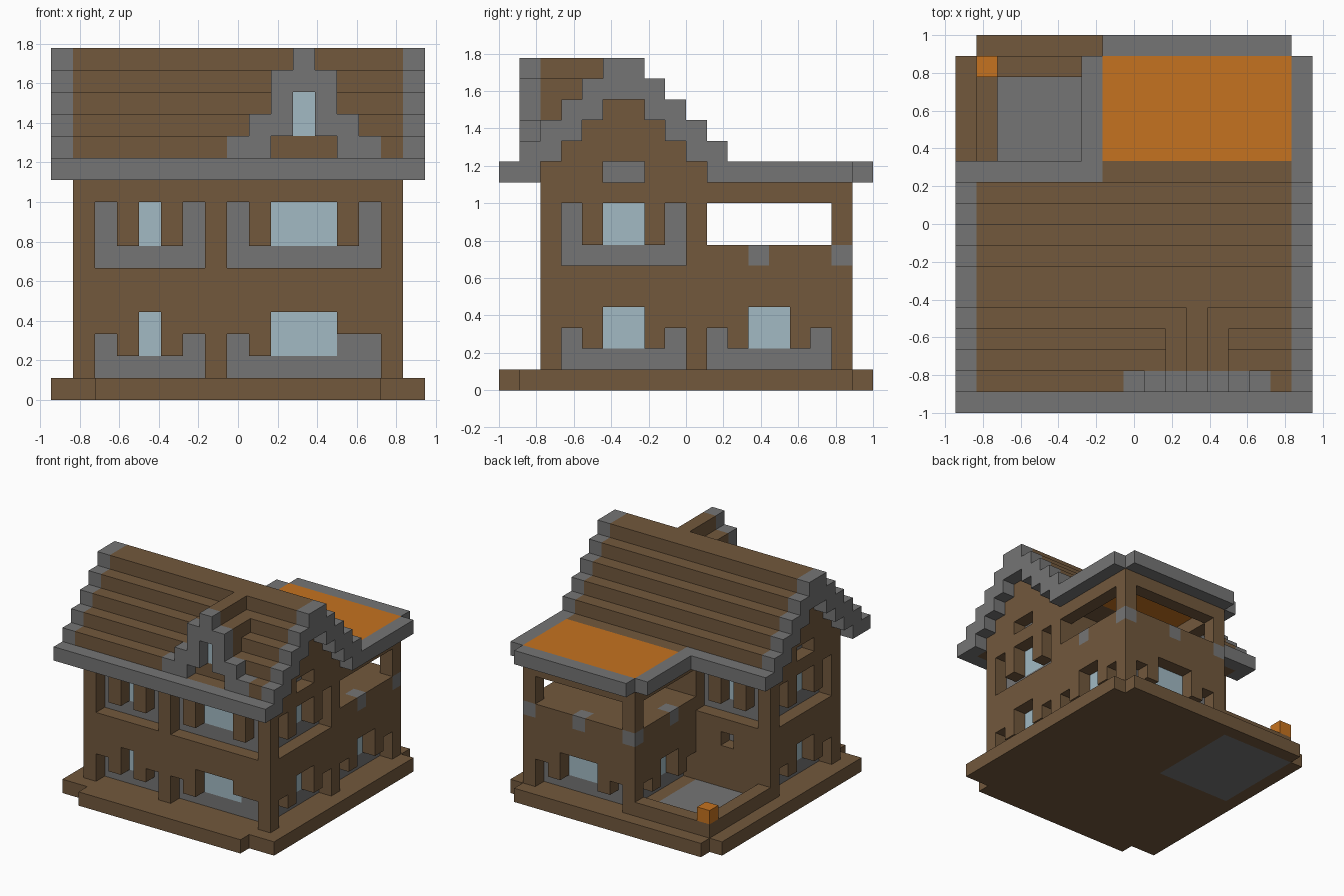
import bpy
import bmesh
from mathutils import Vector

if "Cube" in bpy.data.objects:
    bpy.data.objects.remove(bpy.data.objects["Cube"], do_unlink=True)

UNIT = 2 / 18                     # one block
CENTRE = Vector((8.5, 9, 0))      # middle of the block grid

COLOURS = {
    "brown_wood": (0.168, 0.098, 0.046),
    "grey_stone": (0.178, 0.178, 0.178),
    "pale_glass": (0.36, 0.49, 0.55),
    "orange_tile": (0.56, 0.17, 0.014),
}
WOOD, STONE, GLASS, TILE = COLOURS
materials = {}
for label, rgb in COLOURS.items():
    mat = bpy.data.materials.new(label)
    mat.use_nodes = True
    mat.diffuse_color = (*rgb, 1)
    bsdf = mat.node_tree.nodes["Principled BSDF"]
    bsdf.inputs["Base Color"].default_value = (*rgb, 1)
    bsdf.inputs["Roughness"].default_value = 0.9
    materials[label] = mat

cells = {}                        # block position -> (part, colour)


def block_range(xs, ys, zs):
    return [(x, y, z) for x in range(*xs) for y in range(*ys) for z in range(*zs)]


def fill(part, colour, xs, ys, zs):
    for c in block_range(xs, ys, zs):
        cells[c] = (part, colour)


def carve(xs, ys, zs):
    for c in block_range(xs, ys, zs):
        cells.pop(c, None)


# Base with stepped corners and the terrace floor
fill("base", WOOD, (0, 17), (1, 17), (0, 1))
fill("base", WOOD, (2, 15), (0, 1), (0, 1))
fill("base", WOOD, (1, 16), (17, 18), (0, 1))
fill("terrace_floor", STONE, (1, 7), (10, 17), (0, 1))

# Low terrace wall and its corner post
fill("terrace_wall", WOOD, (1, 2), (10, 17), (1, 2))
fill("terrace_wall", WOOD, (1, 7), (16, 17), (1, 2))
fill("corner_post", TILE, (1, 2), (16, 17), (2, 3))

# Main house and rear wing: wooden shell over a stone lining
fill("walls", WOOD, (1, 16), (2, 10), (1, 10))
fill("lining", STONE, (2, 15), (3, 9), (1, 10))
fill("walls", WOOD, (7, 16), (10, 17), (1, 10))
fill("lining", STONE, (8, 15), (10, 16), (1, 6))

# Open balcony on top of the wing
carve((8, 15), (10, 16), (7, 10))
carve((7, 16), (10, 16), (7, 9))
carve((8, 15), (16, 17), (7, 9))
for x, y in ((7, 12), (7, 16), (11, 16), (15, 12), (15, 16)):
    fill("balcony_brackets", STONE, (x, x + 1), (y, y + 1), (6, 7))

# Wall sides: position along the wall and depth -> block column
SIDES = {
    "front": lambda a, d: (a, 2 + d),
    "back": lambda a, d: (a, 9 - d),
    "left": lambda a, d: (15 - d, a),
    "right": lambda a, d: (1 + d, a),
    "wing_back": lambda a, d: (a, 16 - d),
    "wing_inner": lambda a, d: (7 + d, a),
}


def window(side, start, glass_width, upper, shutters=2):
    """Recess with a stone back, a pane in the middle and flush shutters."""
    column = SIDES[side]
    end = start + 4 + glass_width
    low, side_top = (6, 9) if upper else (1, 3)
    for a in range(start, end):
        is_glass = start + 2 <= a < end - 2
        is_shutter = a == start + 1 or (a == end - 2 and shutters == 2)
        top = low + 1 if is_shutter else low + 3 if is_glass else side_top
        for z in range(low, top):
            cells.pop((*column(a, 0), z), None)
            pane = is_glass and z > low
            cells[(*column(a, 1), z)] = (
                ("window_glass", GLASS) if pane else ("lining", STONE))


for upper in (True, False):
    window("front", 2, 1, upper)
    window("front", 8, 3, upper, 2 if upper else 1)
    window("left", 3, 2, upper)
    window("right", 3, 2, upper)
window("back", 2, 1, True)
window("left", 10, 2, False)
window("wing_inner", 10, 2, False)
window("wing_back", 8, 3, False)

# Small vent on the terrace side
carve((4, 5), (9, 10), (4, 5))

# Stepped gable roof with stone verges two blocks deep
for step in range(6):
    z, y0, y1 = 10 + step, step, 12 - step
    fill("roof", WOOD, (1, 16), (y0, y1), (z, z + 1))
    for x in (0, 16):
        fill("roof_trim", STONE, (x, x + 1), (y0, min(y0 + 2, y1)), (z, z + 1))
        fill("roof_trim", STONE, (x, x + 1), (max(y1 - 2, y0), y1), (z, z + 1))
fill("roof_trim", STONE, (0, 17), (0, 1), (10, 11))
fill("roof_trim", STONE, (0, 7), (11, 12), (10, 11))

# Gable vents
for outer, inner in ((15, 14), (1, 2)):
    carve((outer, outer + 1), (5, 7), (10, 11))
    fill("lining", STONE, (inner, inner + 1), (5, 7), (10, 11))

# Flat roof of the wing with its stone rim
fill("flat_roof", TILE, (7, 16), (12, 17), (10, 11))
fill("roof_trim", STONE, (6, 7), (12, 17), (10, 11))
fill("roof_trim", STONE, (16, 17), (12, 17), (10, 11))
fill("roof_trim", STONE, (7, 16), (17, 18), (10, 11))

# Dormer: stone stepped front, wooden body running back into the roof
for z, half in ((11, 3), (12, 2), (13, 1), (14, 1), (15, 0)):
    xs = (11 - half, 12 + half)
    fill("dormer_front", STONE, xs, (1, 2), (z, z + 1))
    fill("dormer_body", WOOD, xs, (2, 6), (z, z + 1))
carve((11, 12), (1, 2), (12, 14))
fill("window_glass", GLASS, (11, 12), (2, 3), (12, 14))
carve((10, 13), (1, 2), (11, 12))

# Block faces: outward direction -> corners in order
FACES = {}
for axis in range(3):
    u, v = (axis + 1) % 3, (axis + 2) % 3
    for sign in (0, 1):
        corners = []
        for cu, cv in ((0, 0), (1, 0), (1, 1), (0, 1)):
            p = [0, 0, 0]
            p[axis], p[u], p[v] = sign, cu, cv
            corners.append(Vector(p))
        direction = [0, 0, 0]
        direction[axis] = 2 * sign - 1
        FACES[tuple(direction)] = corners if sign else corners[::-1]


def build(part):
    """Skin the exposed block faces of a part and merge flat areas."""
    bm = bmesh.new()
    colour = None
    for cell, (owner, cell_colour) in cells.items():
        if owner != part:
            continue
        colour = cell_colour
        for direction, corners in FACES.items():
            if tuple(c + d for c, d in zip(cell, direction)) in cells:
                continue
            bm.faces.new([bm.verts.new((Vector(cell) + p - CENTRE) * UNIT)
                          for p in corners])
    bmesh.ops.remove_doubles(bm, verts=bm.verts[:], dist=UNIT / 100)
    bmesh.ops.dissolve_limit(bm, angle_limit=0.01, verts=bm.verts[:],
                             edges=bm.edges[:])
    mesh = bpy.data.meshes.new(part)
    bm.to_mesh(mesh)
    bm.free()
    mesh.materials.append(materials[colour])
    bpy.context.collection.objects.link(bpy.data.objects.new(part, mesh))


for part in sorted({owner for owner, _ in cells.values()}):
    build(part)
